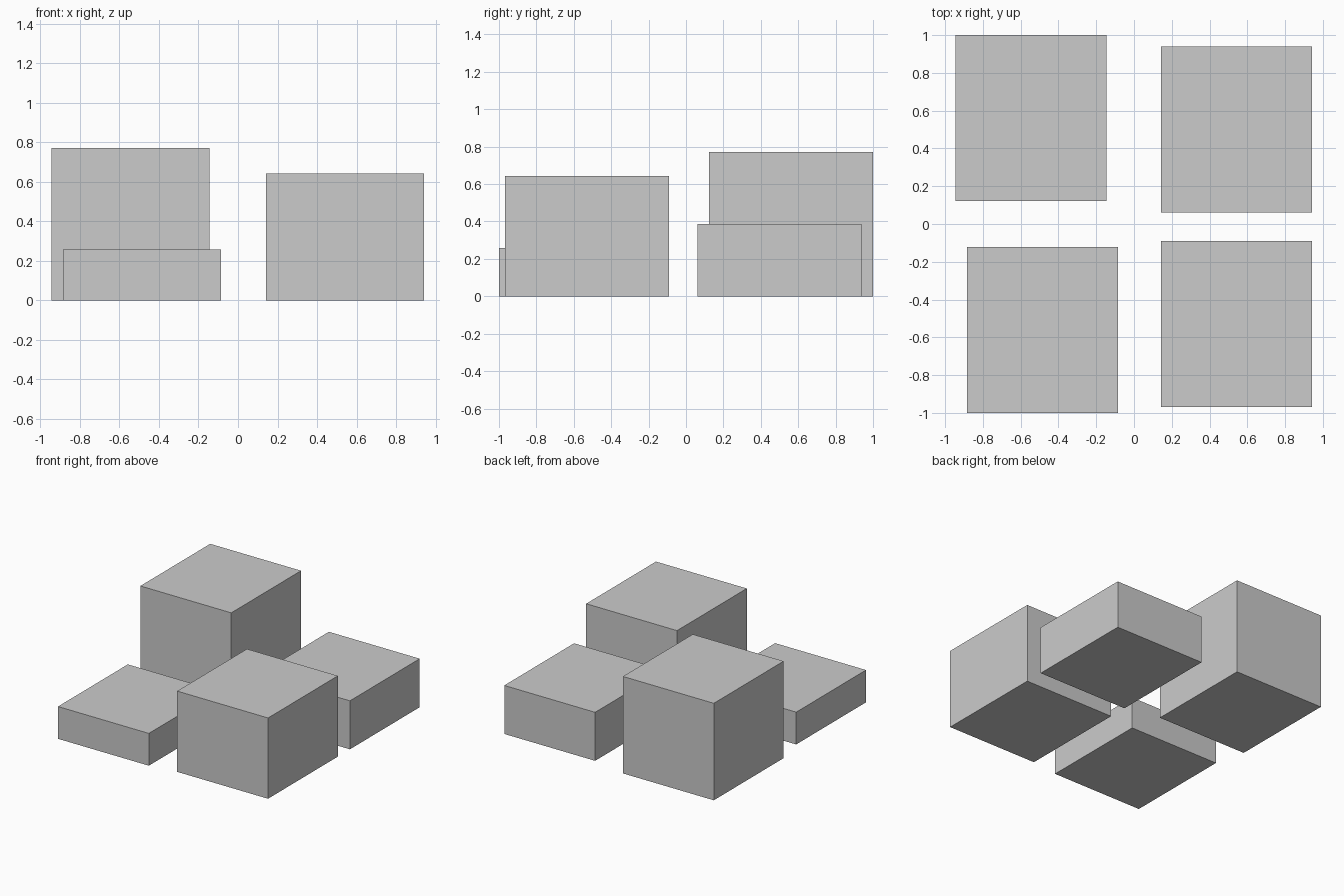
import bpy

if "Cube" in bpy.data.objects:
    bpy.data.objects.remove(bpy.data.objects["Cube"])

WIDTH, DEPTH = 0.80, 0.878


def block(name, x, y, height):
    """Box standing on the ground, centred on x, y."""
    bpy.ops.mesh.primitive_cube_add(size=1, location=(x, y, height / 2))
    obj = bpy.context.object
    obj.name = name
    obj.scale = (WIDTH, DEPTH, height)
    bpy.ops.object.transform_apply(location=False, rotation=False, scale=True)
    return obj


# Four blocks with the same footprint and different heights
block("back_left_block", -0.545, 0.561, 0.772)
block("front_left_block", -0.485, -0.561, 0.257)
block("front_right_block", 0.543, -0.53, 0.643)
block("back_right_block", 0.543, 0.50, 0.386)
